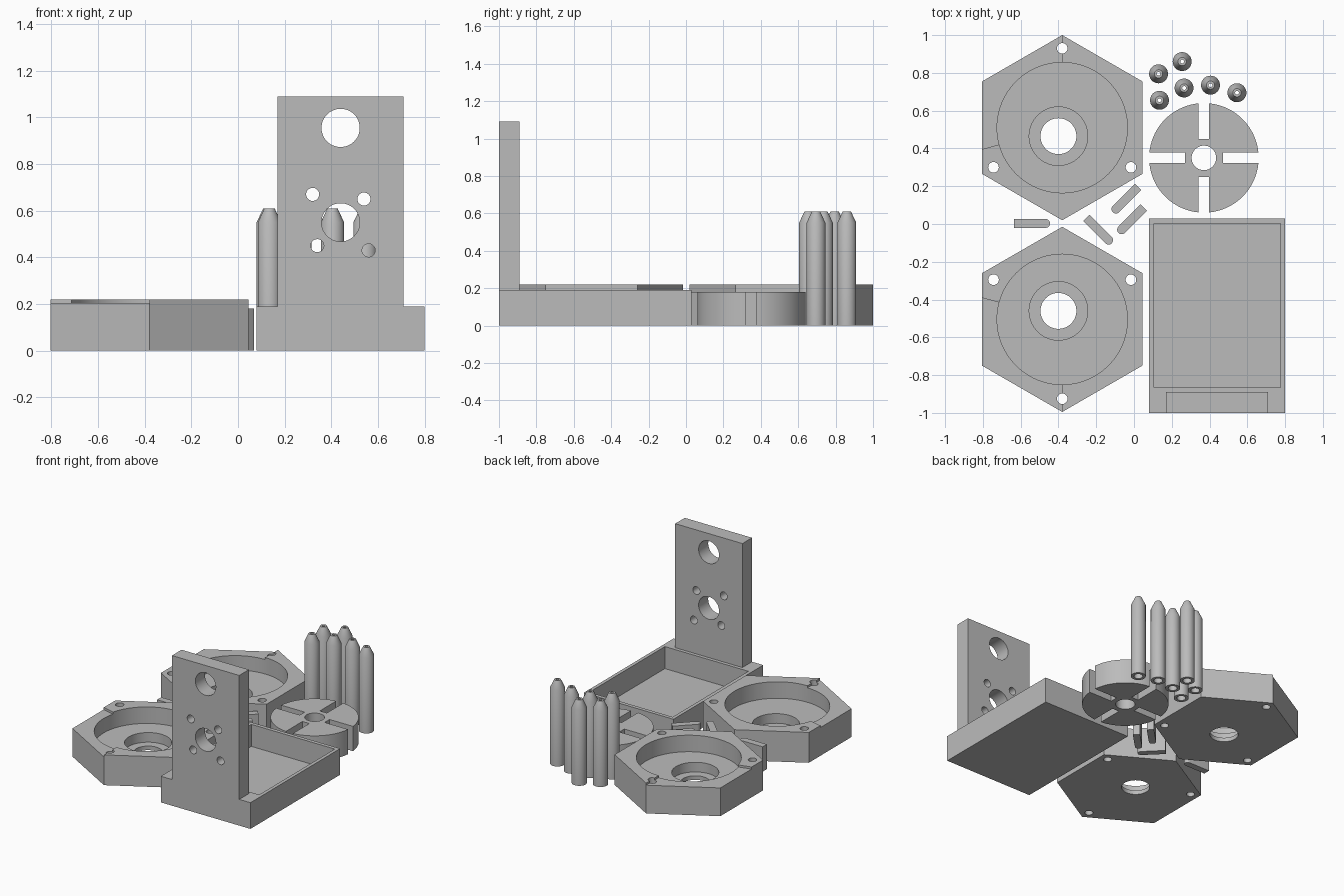
import bpy, bmesh, math
from mathutils import Vector

if "Cube" in bpy.data.objects:
    bpy.data.objects.remove(bpy.data.objects["Cube"])

gray = bpy.data.materials.new("plain_gray")
gray.diffuse_color = (0.5, 0.5, 0.5, 1)
gray.use_nodes = True
gray.node_tree.nodes["Principled BSDF"].inputs["Base Color"].default_value = gray.diffuse_color


def finish(name, bm):
    bmesh.ops.recalc_face_normals(bm, faces=bm.faces)
    me = bpy.data.meshes.new(name)
    bm.to_mesh(me)
    bm.free()
    ob = bpy.data.objects.new(name, me)
    bpy.context.collection.objects.link(ob)
    me.materials.append(gray)
    return ob


def prism(name, pts, z0, z1):
    bm = bmesh.new()
    f = bm.faces.new([bm.verts.new((x, y, z0)) for x, y in pts])
    r = bmesh.ops.extrude_face_region(bm, geom=[f])
    vs = [v for v in r["geom"] if isinstance(v, bmesh.types.BMVert)]
    bmesh.ops.translate(bm, verts=vs, vec=(0, 0, z1 - z0))
    return finish(name, bm)


def box(name, x0, x1, y0, y1, z0, z1):
    return prism(name, [(x0, y0), (x1, y0), (x1, y1), (x0, y1)], z0, z1)


def ring(cx, cy, r, n=64, start=0.0):
    return [(cx + r * math.cos(start + math.tau * i / n),
             cy + r * math.sin(start + math.tau * i / n)) for i in range(n)]


def rod(name, a, b, r, n=48):
    a, b = Vector(a), Vector(b)
    bm = bmesh.new()
    bmesh.ops.create_cone(bm, cap_ends=True, segments=n, radius1=r, radius2=r, depth=(b - a).length)
    rot = (b - a).to_track_quat('Z', 'Y')
    for v in bm.verts:
        v.co = rot @ v.co + (a + b) / 2
    return finish(name, bm)


def combine(ob, other, op='DIFFERENCE'):
    m = ob.modifiers.new("combine", 'BOOLEAN')
    m.operation, m.solver, m.object = op, 'EXACT', other
    bpy.context.view_layer.objects.active = ob
    bpy.ops.object.modifier_apply(modifier=m.name)
    bpy.data.objects.remove(other)


def smooth(ob):
    bpy.ops.object.select_all(action='DESELECT')
    ob.select_set(True)
    bpy.context.view_layer.objects.active = ob
    bpy.ops.object.shade_smooth_by_angle(angle=math.radians(25))


# Two mirrored hexagonal housings
def housing(name, s, cy):
    cx, up = -0.38, s * math.pi / 2
    ob = prism(name, ring(cx, cy, 0.49, 6, up), 0, 0.22)
    # main chamber, bearing recess and shaft hole
    combine(ob, prism("cut", ring(cx, cy, 0.345, 96), 0.10, 0.4))
    by = cy - s * 0.045
    combine(ob, prism("cut", ring(-0.40, by, 0.155), 0.03, 0.4))
    combine(ob, prism("cut", ring(-0.40, by, 0.095), -0.1, 0.4))
    # lowered sector of the rim
    sector = [(cx, cy)] + [(cx + 0.8 * math.cos(math.radians(a)), cy + s * 0.8 * math.sin(math.radians(a)))
                           for a in (90, 125, 160, 195)]
    combine(ob, prism("cut", sector, 0.205, 0.4))
    # bolt holes
    for k in range(3):
        a = up + k * math.tau / 3
        combine(ob, prism("cut", ring(cx + 0.42 * math.cos(a), cy + 0.42 * math.sin(a), 0.028, 32), -0.1, 0.4))
    # round inlet channel across the rim
    combine(ob, rod("cut", (-0.70, cy - s * 0.42, 0.22), (-0.35, cy - s * 0.405, 0.22), 0.065))
    smooth(ob)


housing("rear_housing", 1, 0.51)
housing("front_housing", -1, -0.505)

# Slotted rotor
rotor = prism("rotor", ring(0.37, 0.35, 0.29, 96), 0, 0.18)
combine(rotor, prism("cut", ring(0.37, 0.35, 0.065), -0.1, 0.4))
for sx, sy in ((1, 0), (-1, 0), (0, 1), (0, -1)):
    xs = sorted((0.37 + sx * 0.10 - sy * 0.028, 0.37 + sx * 0.4 + sy * 0.028))
    ys = sorted((0.35 + sy * 0.10 - sx * 0.028, 0.35 + sy * 0.4 + sx * 0.028))
    combine(rotor, box("cut", *xs, *ys, -0.1, 0.4))
smooth(rotor)

# Vanes with one rounded end
for i, (x, y, a) in enumerate(((-0.54, 0.003, 0), (-0.185, -0.035, -45),
                               (-0.045, 0.13, 225), (-0.015, 0.02, 225))):
    a, w, h = math.radians(a), 0.024, 0.095
    pts = [(-h, w), (-h, -w)] + [(h - w + w * math.cos(t), w * math.sin(t))
                                 for t in (math.pi * (k / 12 - 0.5) for k in range(13))]
    smooth(prism(f"vane_{i + 1}", [(x + u * math.cos(a) - v * math.sin(a),
                                   y + u * math.sin(a) + v * math.cos(a)) for u, v in pts], 0, 0.18))

# Hollow pointed pegs
profile = [(0.03, 0), (0.05, 0), (0.05, 0.55), (0.022, 0.61), (0.01, 0.61), (0.01, 0.58), (0.03, 0.54)]
spots = [(0.13, 0.795), (0.255, 0.86), (0.135, 0.655), (0.265, 0.72), (0.405, 0.735), (0.545, 0.695)]
for i, (x, y) in enumerate(spots):
    bm = bmesh.new()
    vs = [bm.verts.new((x + r, y, z)) for r, z in profile]
    es = [bm.edges.new((vs[k], vs[(k + 1) % len(vs)])) for k in range(len(vs))]
    bmesh.ops.spin(bm, geom=vs + es, cent=(x, y, 0), axis=(0, 0, 1), angle=math.tau, steps=40)
    bmesh.ops.remove_doubles(bm, verts=bm.verts, dist=1e-4)
    smooth(finish(f"peg_{i + 1}", bm))

# Open tray with upright mounting plate
tray = box("tray_and_plate", 0.08, 0.80, -1.0, 0.03, 0, 0.19)
combine(tray, box("cut", 0.105, 0.775, -0.865, 0.003, 0.03, 0.4))
combine(tray, box("plate", 0.17, 0.71, -1.0, -0.89, 0.1, 1.09), 'UNION')
for x, z, r in ((0.44, 0.955, 0.082), (0.44, 0.55, 0.082), (0.32, 0.67, 0.028),
                (0.54, 0.65, 0.028), (0.34, 0.45, 0.028), (0.56, 0.43, 0.028)):
    combine(tray, rod("cut", (x, -1.2, z), (x, -0.7, z), r))
smooth(tray)
